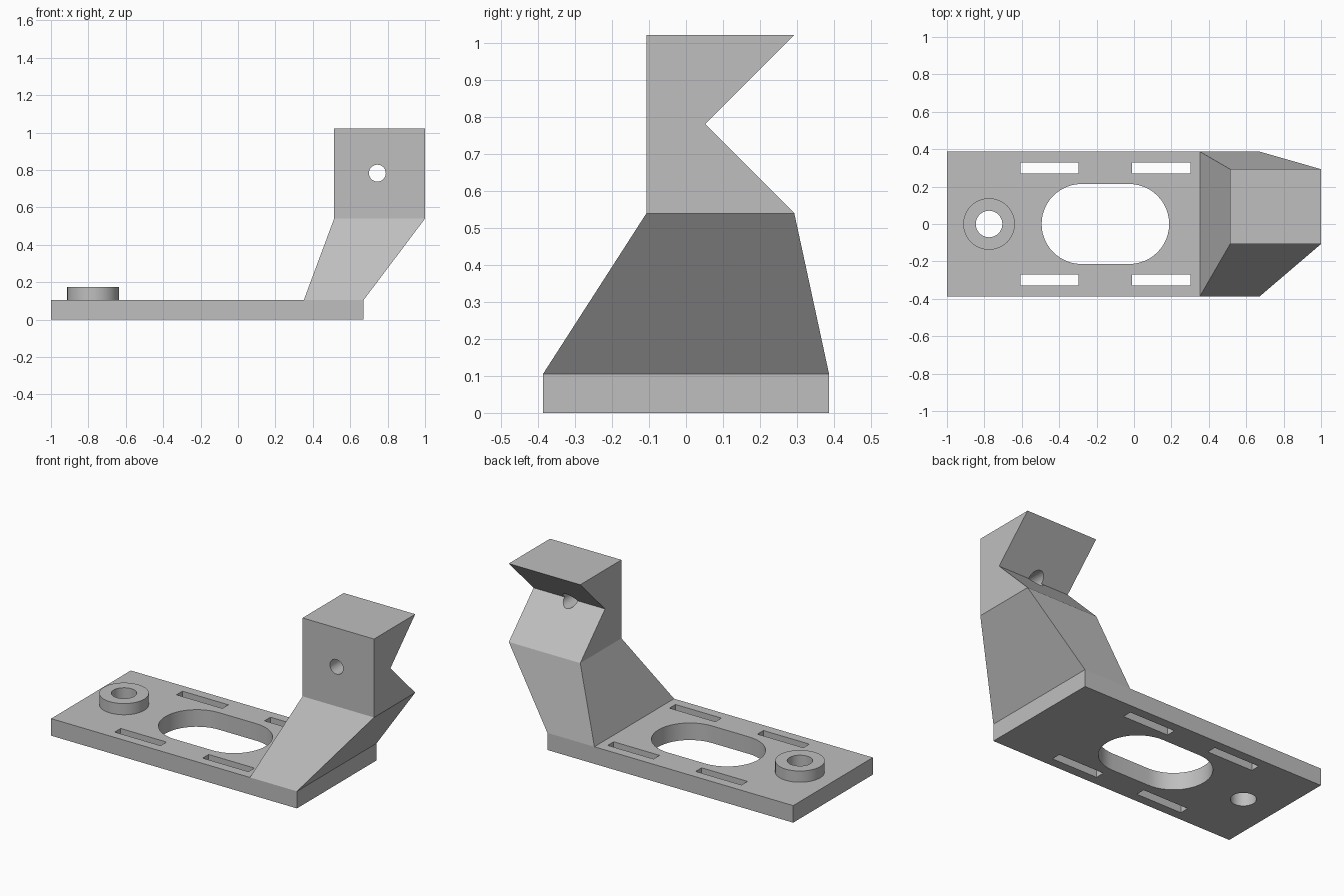
import bpy, bmesh
from math import cos, sin, pi
from mathutils import Vector

cube = bpy.data.objects.get("Cube")
if cube:
    bpy.data.objects.remove(cube, do_unlink=True)

GREY = (0.52, 0.52, 0.52, 1)
grey = bpy.data.materials.new("plain grey")
grey.use_nodes = True
grey.diffuse_color = GREY
grey.node_tree.nodes["Principled BSDF"].inputs["Base Color"].default_value = GREY


def loft(name, lower, upper):
    """Solid between two matching outlines of 3D points."""
    bm = bmesh.new()
    a = [bm.verts.new(p) for p in lower]
    b = [bm.verts.new(p) for p in upper]
    bm.faces.new(a[::-1])
    bm.faces.new(b)
    for i in range(len(a)):
        j = (i + 1) % len(a)
        bm.faces.new((a[i], a[j], b[j], b[i]))
    bmesh.ops.recalc_face_normals(bm, faces=bm.faces)
    mesh = bpy.data.meshes.new(name)
    bm.to_mesh(mesh)
    bm.free()
    mesh.materials.append(grey)
    obj = bpy.data.objects.new(name, mesh)
    bpy.context.collection.objects.link(obj)
    return obj


def rect(x0, x1, y0, y1, z):
    return [(x0, y0, z), (x1, y0, z), (x1, y1, z), (x0, y1, z)]


def box(name, x0, x1, y0, y1, z0, z1):
    return loft(name, rect(x0, x1, y0, y1, z0), rect(x0, x1, y0, y1, z1))


def capsule(name, x0, x1, radius, z0, z1, half=24):
    """Upright slot shape along x; a cylinder when x0 equals x1."""
    pts = []
    for centre, start in ((x1, -pi / 2), (x0, pi / 2)):
        # skip the shared end point when the two arcs meet
        count = half if x0 == x1 else half + 1
        for i in range(count):
            t = start + pi * i / half
            pts.append((centre + radius * cos(t), radius * sin(t)))
    return loft(name, [(x, y, z0) for x, y in pts], [(x, y, z1) for x, y in pts])


def combine(obj, other, operation):
    mod = obj.modifiers.new(operation.lower(), 'BOOLEAN')
    mod.operation = operation
    mod.solver = 'EXACT'
    mod.object = other
    bpy.context.view_layer.objects.active = obj
    bpy.ops.object.modifier_apply(modifier=mod.name)
    bpy.data.objects.remove(other, do_unlink=True)


def smooth(obj):
    bpy.ops.object.select_all(action='DESELECT')
    obj.select_set(True)
    bpy.context.view_layer.objects.active = obj
    bpy.ops.object.shade_smooth_by_angle(angle=pi / 6)


BASE_TOP, NECK_TOP, TOP = 0.105, 0.54, 1.022
BASE_END, HALF_WIDTH = 0.672, 0.387
HEAD_X0, HEAD_X1, HEAD_FRONT, HEAD_BACK = 0.514, 1.0, -0.107, 0.293
BOSS_X = -0.775

# Base plate with the raised round boss
base = box("base_plate", -1, BASE_END, -HALF_WIDTH, HALF_WIDTH, 0, BASE_TOP)
combine(base, capsule("boss", BOSS_X, BOSS_X, 0.138, 0.05, 0.174), 'UNION')

# Openings: screw hole, oval window and four strap slots
combine(base, capsule("screw_hole", BOSS_X, BOSS_X, 0.071, -0.1, 0.3), 'DIFFERENCE')
combine(base, capsule("oval_window", -0.28, -0.026, 0.214, -0.1, 0.3), 'DIFFERENCE')
for x in (-0.608, -0.01):
    for y in (-0.3, 0.3):
        slot = box("strap_slot", x, x + 0.312, y - 0.029, y + 0.029, -0.1, 0.3)
        combine(base, slot, 'DIFFERENCE')
smooth(base)

# Slanted neck tapering from the plate to the head
loft("slanted_neck",
     rect(0.352, BASE_END, -HALF_WIDTH, HALF_WIDTH, BASE_TOP),
     rect(HEAD_X0, HEAD_X1, HEAD_FRONT, HEAD_BACK, NECK_TOP))

# Head block with a V notch in the back
profile = [(HEAD_FRONT, NECK_TOP), (HEAD_BACK, NECK_TOP), (0.052, 0.781),
           (HEAD_BACK, TOP), (HEAD_FRONT, TOP)]
head = loft("notched_head", [(HEAD_X0, y, z) for y, z in profile],
            [(HEAD_X1, y, z) for y, z in profile])

# Round hole through the head, front to notch
bore = capsule("head_hole", 0, 0, 0.045, -0.5, 0.5)
for v in bore.data.vertices:
    x, y, z = v.co
    v.co = Vector((0.745 + x, -z, 0.783 + y))
combine(head, bore, 'DIFFERENCE')
smooth(head)
